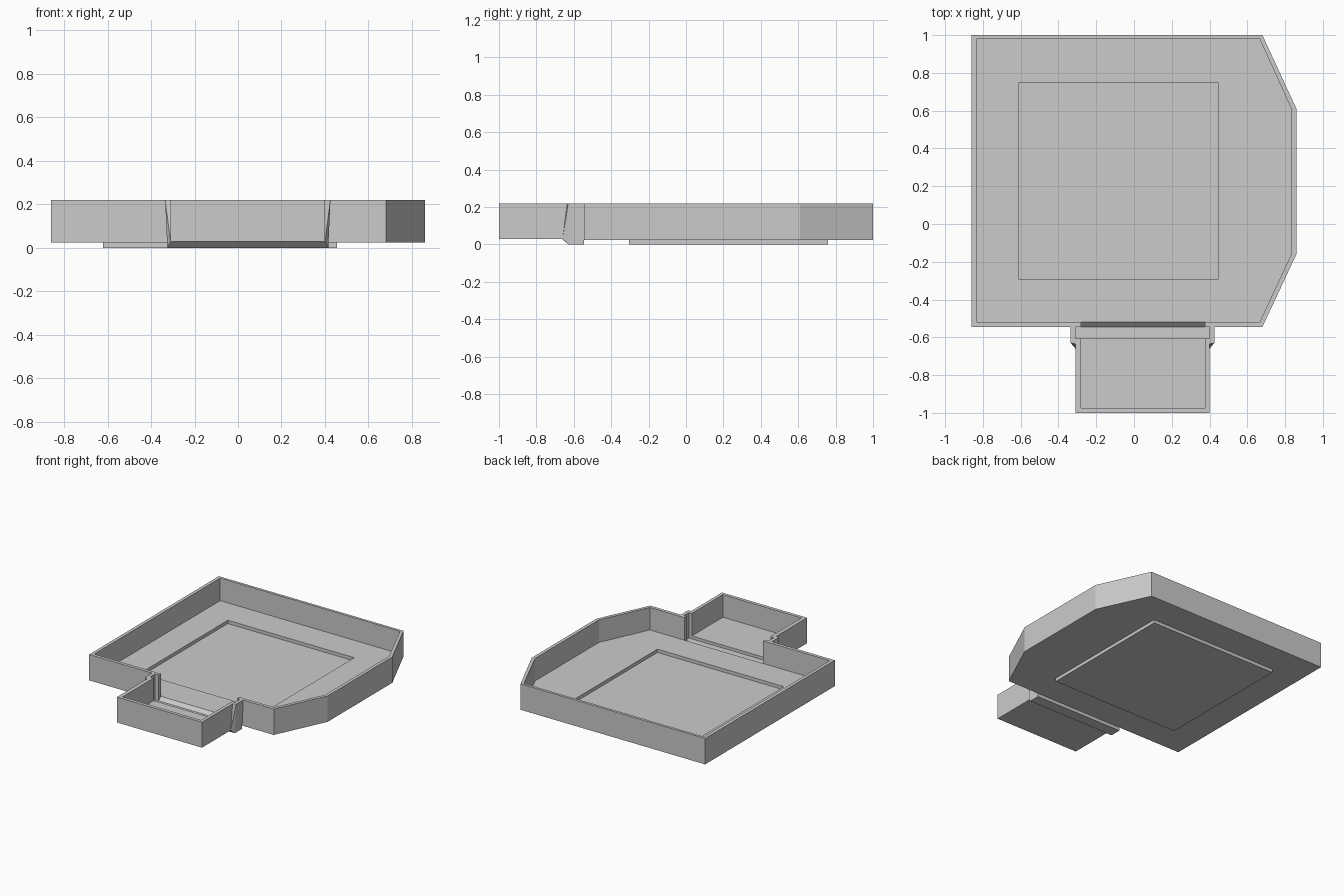
import bpy, bmesh

if "Cube" in bpy.data.objects:
    bpy.data.objects.remove(bpy.data.objects["Cube"])


def to_object(bm, name):
    bmesh.ops.recalc_face_normals(bm, faces=bm.faces[:])
    me = bpy.data.meshes.new(name)
    bm.to_mesh(me)
    bm.free()
    ob = bpy.data.objects.new(name, me)
    bpy.context.scene.collection.objects.link(ob)
    return ob


def prism(name, outline, z0, z1):
    bm = bmesh.new()
    face = bm.faces.new([bm.verts.new((x, y, z0)) for x, y in outline])
    ext = bmesh.ops.extrude_face_region(bm, geom=[face])["geom"]
    bmesh.ops.translate(bm, vec=(0, 0, z1 - z0),
                        verts=[v for v in ext if isinstance(v, bmesh.types.BMVert)])
    return to_object(bm, name)


def block(name, x0, x1, y0, y1, z0, z1):
    return prism(name, [(x0, y0), (x1, y0), (x1, y1), (x0, y1)], z0, z1)


def hull(name, points):
    bm = bmesh.new()
    for p in points:
        bm.verts.new(p)
    bmesh.ops.convex_hull(bm, input=bm.verts[:])
    bmesh.ops.dissolve_limit(bm, angle_limit=0.01, verts=bm.verts[:], edges=bm.edges[:])
    return to_object(bm, name)


def combine(target, tool, operation):
    mod = target.modifiers.new("shape", "BOOLEAN")
    mod.operation, mod.object, mod.solver = operation, tool, "EXACT"
    tool.hide_render = True
    bpy.context.view_layer.objects.active = target
    bpy.ops.object.modifier_apply(modifier=mod.name)
    bpy.data.objects.remove(tool)


CX = 0.045  # centre line of the doorway
TOP = 0.22

# main room: walled tray with two cut corners
outer = [(-.86, 1), (.68, 1), (.86, .61), (.86, -.16), (.68, -.545), (-.86, -.545)]
inner = [(-.835, .98), (.665, .98), (.835, .605), (.835, -.155), (.665, -.52), (-.835, -.52)]
room = prism("main_room", outer, .025, TOP)
combine(room, block("floor_pan", -.62, .455, -.305, .76, 0, .04), "UNION")
combine(room, prism("room_cutter", inner, .05, .3), "DIFFERENCE")
combine(room, block("recess_cutter", -.61, .445, -.295, .75, .025, .1), "DIFFERENCE")

# doorway opening with a sloped threshold
door = hull("doorway_cutter", [(x, y, z) for x in (-.28, .375) for y, z in
                               ((-.52, .05), (-.56, .01), (-.56, .3), (-.51, .3))])
combine(room, door, "DIFFERENCE")

# entry room: small tray open towards the doorway
entry = block("entry_room", CX - .355, CX + .355, -1, -.605, .028, TOP)
combine(entry, block("entry_cutter", -.28, .375, -.975, -.58, .05, .3), "DIFFERENCE")

# door jambs: mirrored flared posts outside the groove
for side, label in ((-1, "left"), (1, "right")):
    pts = [(.38, -.545, TOP), (.37, -.545, 0), (.355, -.545, TOP), (.355, -.545, 0),
           (.38, -.63, TOP), (.37, -.63, 0), (.355, -.635, TOP), (.355, -.63, 0),
           (.355, -.66, .03)]
    hull(label + "_door_jamb", [(CX + side * x, y, z) for x, y, z in pts])

# door sill: groove floor with a bevelled front edge
sill = [(.37, -.63, 0), (.37, -.545, 0), (.355, -.545, .025),
        (.355, -.605, .025), (.355, -.66, .028)]
hull("door_sill", [(CX + s * x, y, z) for s in (-1, 1) for x, y, z in sill])
